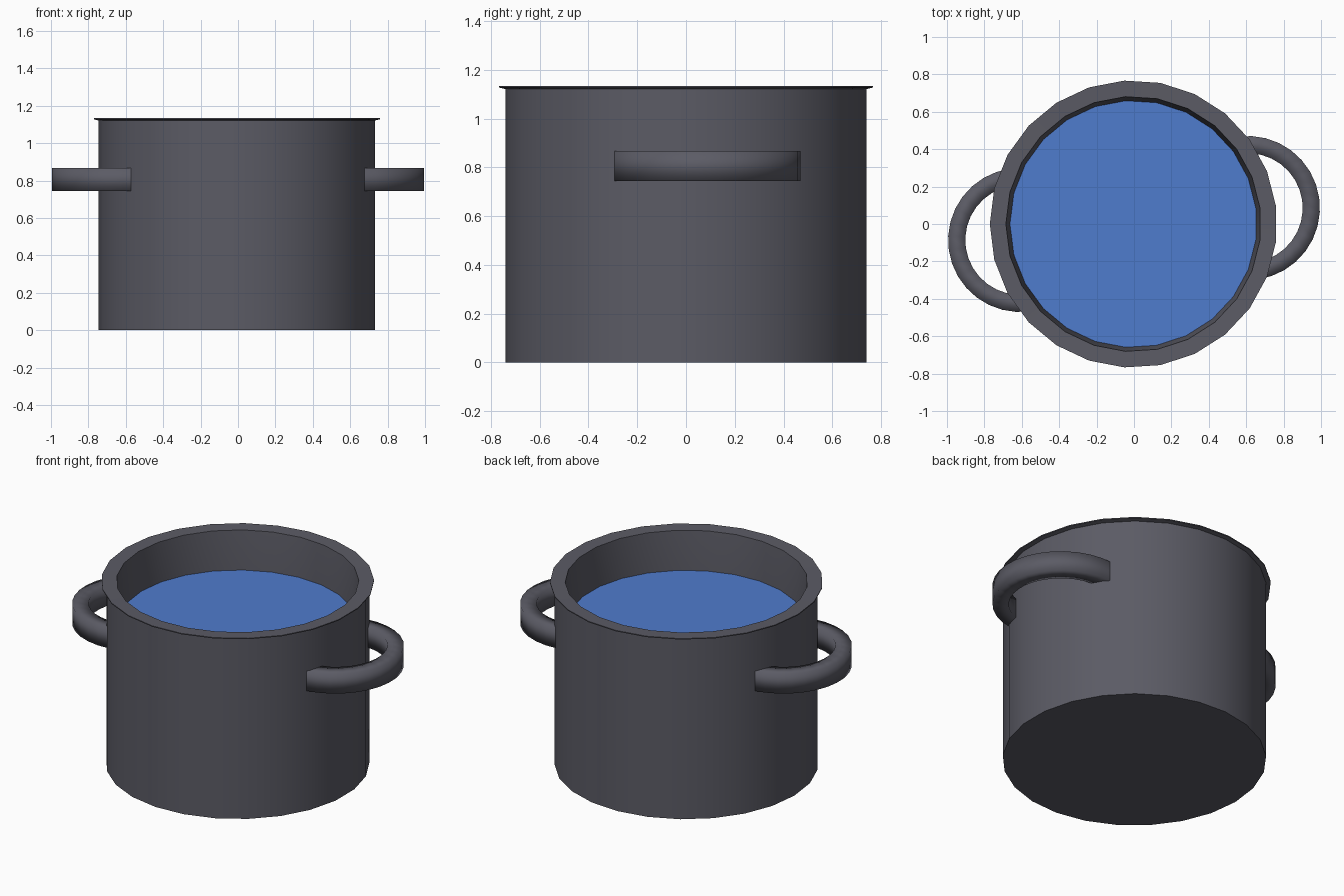
import bpy, bmesh, math

if "Cube" in bpy.data.objects:
    bpy.data.objects.remove(bpy.data.objects["Cube"])


def material(name, rgb):
    m = bpy.data.materials.new(name)
    m.diffuse_color = (*rgb, 1)
    m.use_nodes = True
    m.node_tree.nodes["Principled BSDF"].inputs["Base Color"].default_value = m.diffuse_color
    return m


steel = material("dark_steel", (0.105, 0.105, 0.130))
blue = material("water_blue", (0.078, 0.200, 0.610))


def make_object(name, bm, mat):
    bmesh.ops.recalc_face_normals(bm, faces=bm.faces)
    me = bpy.data.meshes.new(name)
    bm.to_mesh(me)
    bm.free()
    me.materials.append(mat)
    ob = bpy.data.objects.new(name, me)
    bpy.context.collection.objects.link(ob)
    return ob


def smooth(ob, angle):
    bpy.ops.object.select_all(action='DESELECT')
    ob.select_set(True)
    bpy.context.view_layer.objects.active = ob
    bpy.ops.object.shade_smooth_by_angle(angle=math.radians(angle))


SIDES = 25


def lathe(name, profile, mat):
    """Rings around z from (radius, height) pairs, capped at both ends."""
    bm = bmesh.new()
    rings = []
    for r, z in profile:
        rings.append([bm.verts.new((-r * math.cos(2 * math.pi * i / SIDES) - 0.003,
                                    r * math.sin(2 * math.pi * i / SIDES), z))
                      for i in range(SIDES)])
    for a, b in zip(rings, rings[1:]):
        for i in range(SIDES):
            j = (i + 1) % SIDES
            bm.faces.new((a[i], a[j], b[j], b[i]))
    bm.faces.new(rings[0])
    bm.faces.new(rings[-1])
    return make_object(name, bm, mat)


# pot body with a thin flared lip
pot = lathe("pot_body", [(0.742, 0), (0.742, 1.121), (0.768, 1.127), (0.768, 1.133),
                         (0.682, 1.131), (0.66, 0.89), (0.66, 0.06)], steel)
smooth(pot, 35)

# water surface
bm = bmesh.new()
bm.faces.new([bm.verts.new((-0.661 * math.cos(2 * math.pi * i / SIDES) - 0.003,
                            -0.661 * math.sin(2 * math.pi * i / SIDES), 0.892))
              for i in range(SIDES)])
for f in bm.faces:
    f.normal_update()
    if f.normal.z < 0:
        f.normal_flip()
me = bpy.data.meshes.new("water")
bm.to_mesh(me)
bm.free()
me.materials.append(blue)
bpy.context.collection.objects.link(bpy.data.objects.new("water", me))


# half-ring loop handles with a rectangular section
def handle(name, turn):
    bm = bmesh.new()
    section = [(0.293, 0.743), (0.385, 0.743), (0.385, 0.866), (0.293, 0.866)]
    n = 16
    rings = []
    for k in range(n + 1):
        t = math.radians(-90 + 180 * k / n)
        ring = []
        for r, z in section:
            x, y = 0.615 + r * math.cos(t), r * math.sin(t)
            ring.append(bm.verts.new((x * math.cos(turn) - y * math.sin(turn),
                                      x * math.sin(turn) + y * math.cos(turn), z)))
        rings.append(ring)
    for a, b in zip(rings, rings[1:]):
        for i in range(4):
            j = (i + 1) % 4
            bm.faces.new((a[i], a[j], b[j], b[i])).smooth = True
    bm.faces.new(rings[0])
    bm.faces.new(rings[-1])
    return make_object(name, bm, steel)


for name, deg in (("right_handle", 8), ("left_handle", 188)):
    handle(name, math.radians(deg))
